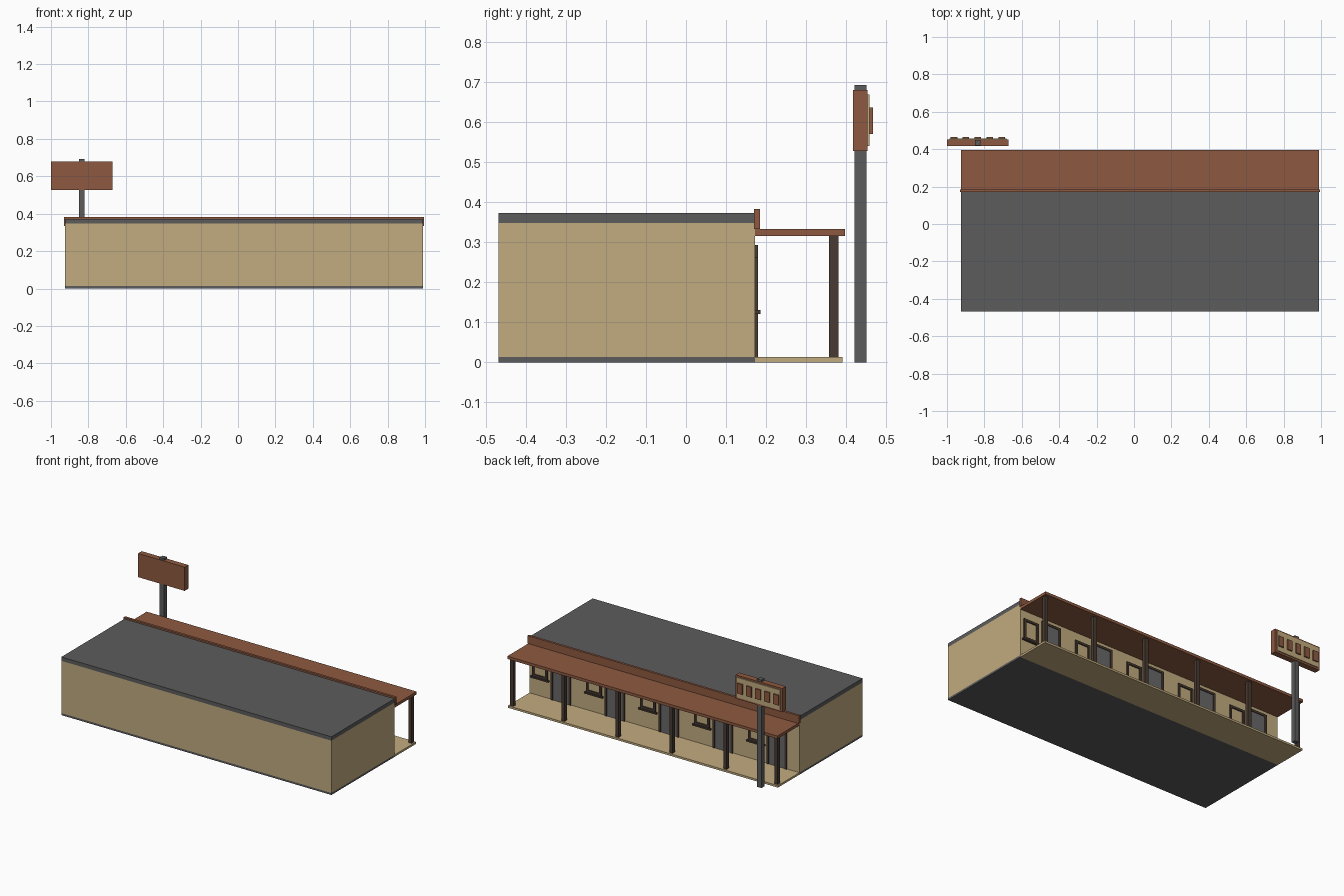
import bpy
import bmesh
from mathutils import Matrix, Vector

cube = bpy.data.objects.get("Cube")
if cube:
    bpy.data.objects.remove(cube, do_unlink=True)


def material(name, r, g, b):
    m = bpy.data.materials.new(name)
    m.use_nodes = True
    m.diffuse_color = (r, g, b, 1)
    m.node_tree.nodes["Principled BSDF"].inputs["Base Color"].default_value = (r, g, b, 1)
    return m


TAN = material("tan stucco", 0.54, 0.41, 0.215)
GREY = material("roof grey", 0.107, 0.107, 0.107)
RUST = material("rust brown", 0.27, 0.102, 0.052)
WOOD = material("dark wood", 0.066, 0.043, 0.032)
DOOR = material("door grey", 0.14, 0.14, 0.14)


def boxes(name, mat, *spans):
    """One object made of boxes, each given as x, y and z spans."""
    bm = bmesh.new()
    for span in spans:
        low, high = (Vector(c) for c in zip(*span))
        size = Matrix.Diagonal(high - low).to_4x4()
        bmesh.ops.create_cube(bm, size=1, matrix=Matrix.Translation((low + high) / 2) @ size)
    mesh = bpy.data.meshes.new(name)
    bm.to_mesh(mesh)
    bm.free()
    mesh.materials.append(mat)
    obj = bpy.data.objects.new(name, mesh)
    bpy.context.collection.objects.link(obj)
    return obj


def around(c, width):
    return (c - width / 2, c + width / 2)


LEFT, RIGHT = 0.99, -0.925
LENGTH = (RIGHT, LEFT)
BACK = 0.172
BODY = (-0.468, BACK)
FLOOR = 0.013

# Main block
boxes("foundation", GREY, (LENGTH, BODY, (0, FLOOR)))
boxes("walls", TAN, (LENGTH, BODY, (FLOOR, 0.348)))
boxes("roof", GREY, (LENGTH, BODY, (0.348, 0.373)))

# Covered walkway
boxes("walkway_slab", TAN, (LENGTH, (BACK, 0.39), (0, FLOOR)))
boxes("canopy", RUST, (LENGTH, (BACK, 0.396), (0.315, 0.333)))
boxes("parapet", RUST, ((RIGHT - 0.005, LEFT + 0.005), (0.17, 0.185), (0.333, 0.383)))

# Posts stand on the room boundaries, the end ones set in slightly
ROOMS = 5
BAY = (LEFT - RIGHT) / ROOMS
for i in range(ROOMS + 1):
    x = min(max(RIGHT + i * BAY, RIGHT + 0.02), LEFT - 0.02)
    boxes(f"post_{i + 1}", WOOD, (around(x, 0.023), (0.357, 0.38), (FLOOR, 0.315)))


def frame(name, x, width, bottom, top, bar, sill=False):
    """Raised surround on the rear wall, with an optional bottom sill."""
    y = (BACK, 0.18)
    parts = [(around(x + s * (width - bar) / 2, bar), y, (bottom, top)) for s in (-1, 1)]
    parts.append((around(x, width - 2 * bar), y, (top - bar, top)))
    if sill:
        parts.append((around(x, width + 0.02), (BACK, 0.186), (bottom - 0.01, bottom)))
        parts.append((around(x, width - 2 * bar), y, (bottom, bottom + bar)))
    boxes(name, WOOD, *parts)


# One door and one window per room
for i in range(ROOMS):
    centre = RIGHT + (i + 0.5) * BAY
    door_x, window_x = centre - 0.035, centre + 0.114
    frame(f"door_frame_{i + 1}", door_x, 0.14, FLOOR, 0.293, 0.014)
    boxes(f"door_{i + 1}", DOOR, (around(door_x, 0.112), (BACK, 0.176), (FLOOR, 0.279)))
    frame(f"window_frame_{i + 1}", window_x, 0.108, 0.13, 0.262, 0.014, sill=True)

# Roadside sign
SIGN_X = -0.835
boxes("sign_pole", GREY, (around(SIGN_X, 0.03), (0.42, 0.45), (0, 0.692)))
boxes("sign_box", RUST, (around(SIGN_X, 0.33), (0.416, 0.453), (0.527, 0.679)))
boxes("sign_panel", TAN, (around(SIGN_X, 0.305), (0.453, 0.458), (0.539, 0.668)))
boxes("sign_blocks", RUST,
      *[(around(SIGN_X + k * 0.064, 0.036), (0.458, 0.466), (0.57, 0.635)) for k in range(-2, 3)])
